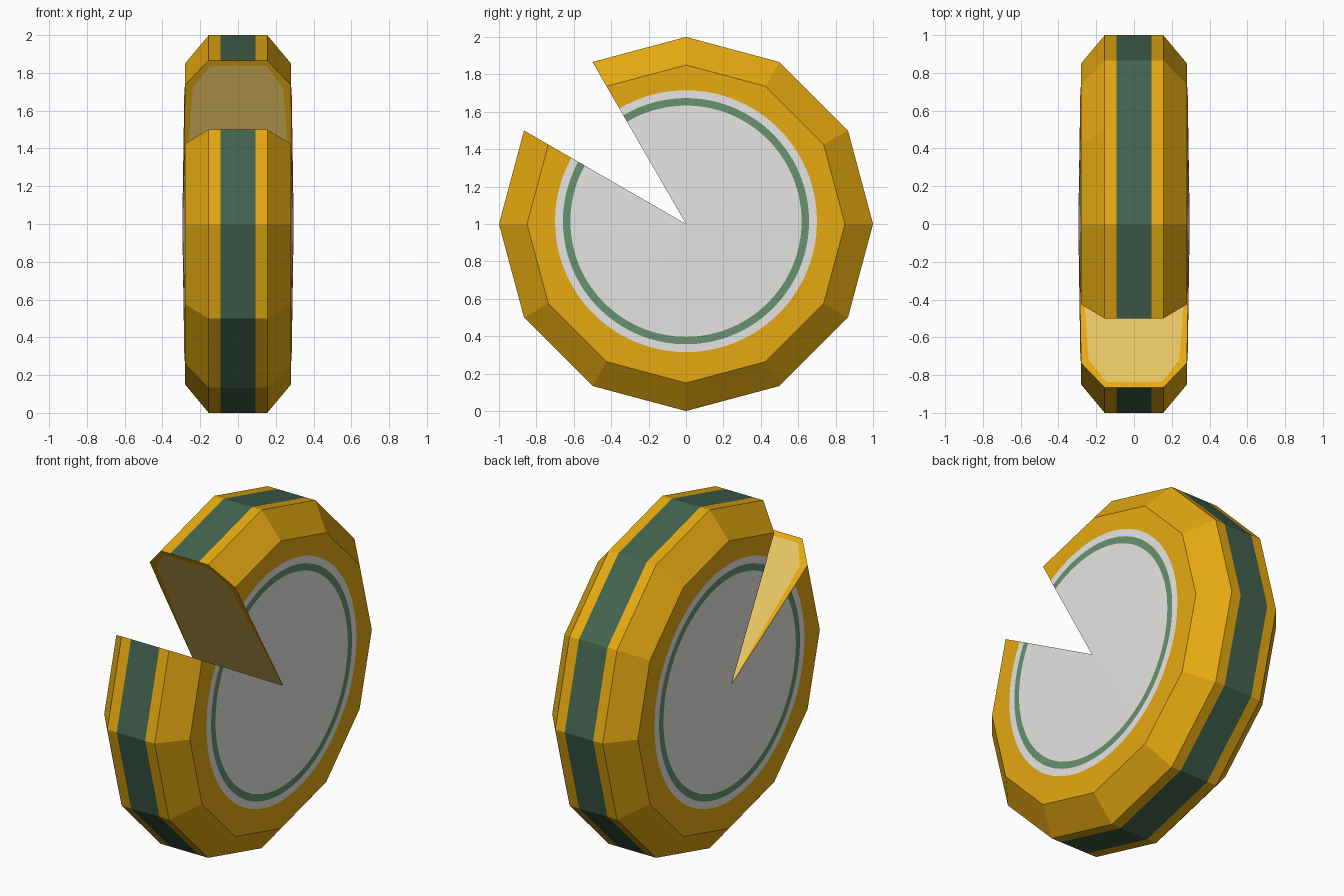
import bpy, bmesh, math
from mathutils import Vector

if "Cube" in bpy.data.objects:
    bpy.data.objects.remove(bpy.data.objects["Cube"])


def material(name, r, g, b):
    def lin(c):
        c /= 255
        return c / 12.92 if c <= 0.04045 else ((c + 0.055) / 1.055) ** 2.4
    m = bpy.data.materials.new(name)
    m.diffuse_color = (lin(r), lin(g), lin(b), 1)
    m.use_nodes = True
    m.node_tree.nodes["Principled BSDF"].inputs["Base Color"].default_value = m.diffuse_color
    return m


GOLD = material("gold rind", 230, 170, 17)
STRIPE = material("dark green band", 67, 99, 78)
PALE = material("pale cheese", 230, 195, 98)
PAPER = material("label grey", 230, 229, 227)
RING = material("label green", 104, 147, 113)

START, SECTORS, STEP = 150, 11, 30      # one of twelve sectors is missing
APEX, FACE_X, FACE_R = 0.293, 0.28, 0.85


def point(x, r, deg):
    a = math.radians(deg)
    return Vector((x, r * math.cos(a), 1 + r * math.sin(a)))


def finish(bm, name, mats):
    me = bpy.data.meshes.new(name)
    bm.to_mesh(me)
    bm.free()
    for m in mats:
        me.materials.append(m)
    ob = bpy.data.objects.new(name, me)
    bpy.context.collection.objects.link(ob)
    return ob


# Cheese wheel: swept profile, with the centre ends shared by all sectors
half = [(FACE_X, FACE_R), (0.155, 1.0), (0.093, 1.0)]
profile = half + [(-x, r) for x, r in reversed(half)]
bm = bmesh.new()
poles = [bm.verts.new(point(s * APEX, 0, 0)) for s in (1, -1)]
rows = [[bm.verts.new(point(x, r, START + STEP * k)) for x, r in profile]
        for k in range(SECTORS + 1)]
for a, b in zip(rows, rows[1:]):
    bm.faces.new((poles[0], a[0], b[0]))
    bm.faces.new((poles[1], b[-1], a[-1]))
    for i in range(len(profile) - 1):
        f = bm.faces.new((a[i], a[i + 1], b[i + 1], b[i]))
        f.material_index = 1 if i == 2 else 0

# Cut faces: pale inside with a rind border
inner = [(0.24, 0.83), (0.148, 0.965), (-0.148, 0.965), (-0.24, 0.83)]
for row, deg in ((rows[0], START), (rows[-1], START + STEP * SECTORS)):
    p = [bm.verts.new(point(x, r, deg)) for x, r in inner]
    bm.faces.new([poles[0]] + p + [poles[1]]).material_index = 2
    bm.faces.new((poles[0], row[0], p[0]))
    bm.faces.new((row[0], row[1], p[1], p[0]))
    bm.faces.new((row[1], row[2], row[3], row[4], p[2], p[1]))
    bm.faces.new((row[4], row[5], p[3], p[2]))
    bm.faces.new((row[5], poles[1], p[3]))
bmesh.ops.recalc_face_normals(bm, faces=bm.faces[:])
finish(bm, "cheese_wheel", [GOLD, STRIPE, PALE])


# Round labels: thin sheets following the slightly raised side faces
def label_point(side, radius, deg):
    a = math.radians(deg)
    off = 0.015                          # label sits a little above centre
    r = 0
    if radius:
        r = off * math.sin(a) + math.sqrt(radius ** 2 - (off * math.cos(a)) ** 2)
    mid = math.radians(deg % STEP - STEP / 2)
    edge = FACE_R * math.cos(math.radians(STEP / 2)) / math.cos(mid)
    x = APEX + (FACE_X - APEX) * r / edge + 0.002
    return point(side * x, r, deg)


radii = [0.0, 0.618, 0.658, 0.70]
for side, name in ((1, "right_label"), (-1, "left_label")):
    bm = bmesh.new()
    angles = range(START, START + STEP * SECTORS + 1, 3)
    centre = bm.verts.new(label_point(side, 0, START))
    grid = [[centre] + [bm.verts.new(label_point(side, r, d)) for r in radii[1:]]
            for d in angles]
    for a, b in zip(grid, grid[1:]):
        for i in range(3):
            vs = [a[i], a[i + 1], b[i + 1]] + ([b[i]] if i else [])
            f = bm.faces.new(vs if side > 0 else vs[::-1])
            f.material_index = 1 if i == 1 else 0
    finish(bm, name, [PAPER, RING])
